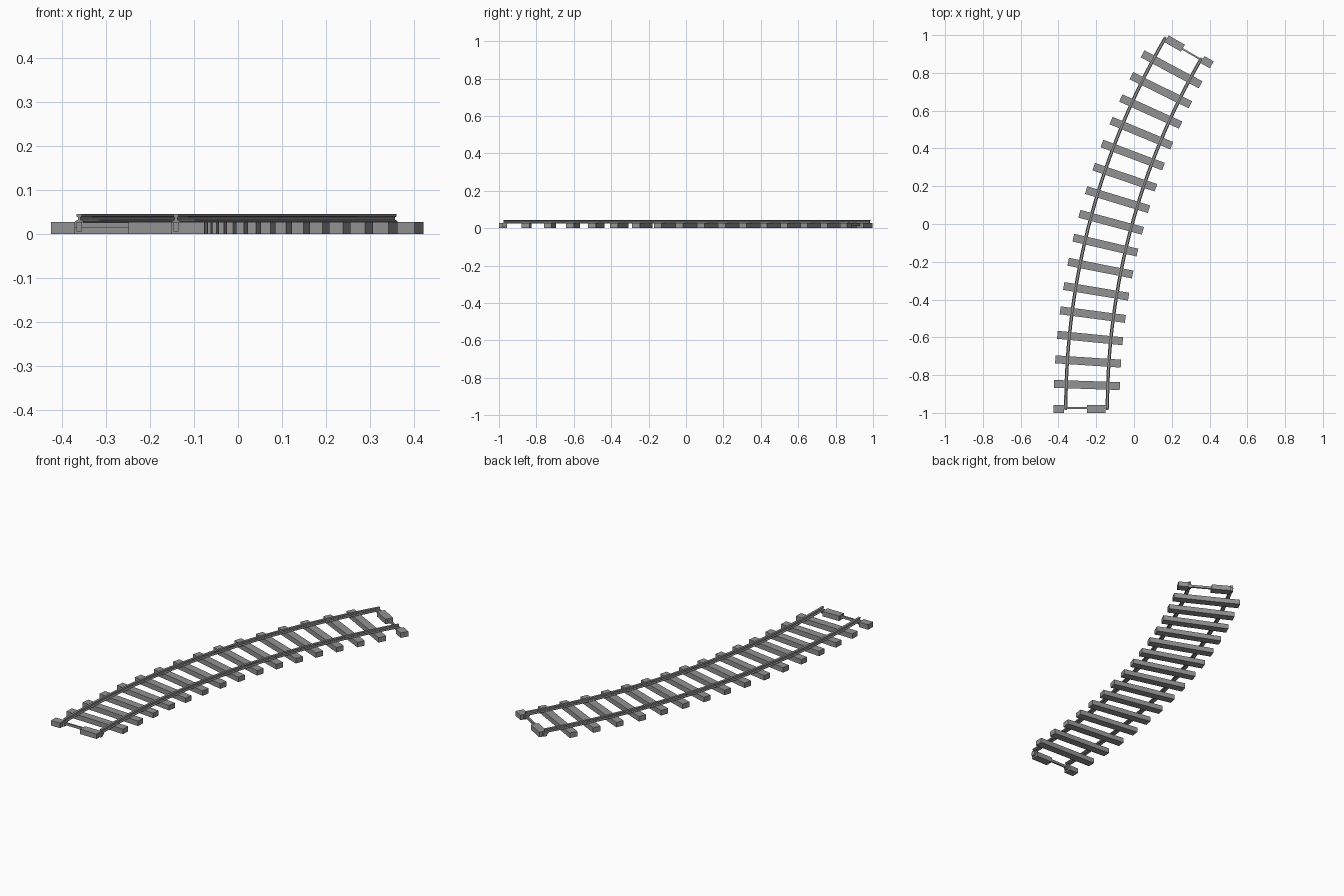
import bpy, bmesh, math
from mathutils import Matrix, Vector

if "Cube" in bpy.data.objects:
    bpy.data.objects.remove(bpy.data.objects["Cube"])

R, HALF_GAUGE = 3.81, 0.11            # centre-line radius, half distance between rails
CX, CY = 3.559, -0.977                # centre of the curve
TURN = math.radians(30)

grey = bpy.data.materials.new("track grey")
grey.diffuse_color = (0.29, 0.29, 0.29, 1)
grey.use_nodes = True
grey.node_tree.nodes["Principled BSDF"].inputs["Base Color"].default_value = grey.diffuse_color


def frame(angle):
    """Local frame on the curve: x = toward the inside, y = along the track."""
    rot = Matrix.Rotation(-angle, 4, 'Z')
    return Matrix.Translation((CX, CY, 0)) @ rot @ Matrix.Translation((-R, 0, 0))


def make(name, bm):
    bmesh.ops.recalc_face_normals(bm, faces=bm.faces)
    me = bpy.data.meshes.new(name)
    bm.to_mesh(me)
    bm.free()
    me.materials.append(grey)
    ob = bpy.data.objects.new(name, me)
    bpy.context.collection.objects.link(ob)
    return ob


def box(name, m, x0, x1, y0, y1, z0, z1):
    bm = bmesh.new()
    bmesh.ops.create_cube(bm, size=1)
    for v in bm.verts:
        v.co = m @ Vector((x0 + (v.co.x + .5) * (x1 - x0),
                           y0 + (v.co.y + .5) * (y1 - y0),
                           z0 + (v.co.z + .5) * (z1 - z0)))
    return make(name, bm)


def rail(name, offset, steps=32):
    # half of the I-shaped rail section, mirrored
    half = [(0.009, 0.026), (0.009, 0.029), (0.003, 0.032),
            (0.003, 0.038), (0.006, 0.040), (0.006, 0.045)]
    section = half + [(-x, z) for x, z in reversed(half)]
    bm = bmesh.new()
    rings = [[bm.verts.new(frame(TURN * i / steps) @ Vector((offset + x, 0, z)))
              for x, z in section] for i in range(steps + 1)]
    n = len(section)
    for a, b in zip(rings, rings[1:]):
        for k in range(n):
            bm.faces.new((a[k], a[(k + 1) % n], b[(k + 1) % n], b[k]))
    bm.faces.new(rings[0])
    bm.faces.new(rings[-1])
    make(name, bm)


def wedge(name, m, x):
    # thin sloped bracket under a rail end (track runs along +y)
    side = [(-0.008, 0.006), (0.006, 0.006), (0.026, 0.027), (-0.008, 0.027)]
    bm = bmesh.new()
    a = [bm.verts.new(m @ Vector((x - 0.006, y, z))) for y, z in side]
    b = [bm.verts.new(m @ Vector((x + 0.006, y, z))) for y, z in side]
    bm.faces.new(a)
    bm.faces.new(b)
    for k in range(4):
        bm.faces.new((a[k], a[(k + 1) % 4], b[(k + 1) % 4], b[k]))
    make(name, bm)


# rails
rail("outer_rail", -HALF_GAUGE)
rail("inner_rail", HALF_GAUGE)

# full sleepers
for i in range(1, 16):
    box(f"sleeper_{i}", frame(TURN * i / 16), -0.174, 0.174, -0.021, 0.021, 0, 0.027)

# end connectors: the far end is the near end turned half round
for label, m in (("near", frame(0)),
                 ("far", frame(TURN) @ Matrix.Rotation(math.pi, 4, 'Z'))):
    box(label + "_short_block", m, -0.174, -0.119, -0.023, 0.019, 0, 0.027)
    box(label + "_long_block", m, 0.002, 0.101, -0.023, 0.019, 0, 0.027)
    box(label + "_link_bar", m, -0.119, 0.004, -0.002, 0.007, 0.013, 0.026)
    for s in (-1, 1):
        wedge(label + ("_left_bracket" if s < 0 else "_right_bracket"), m, s * HALF_GAUGE)
